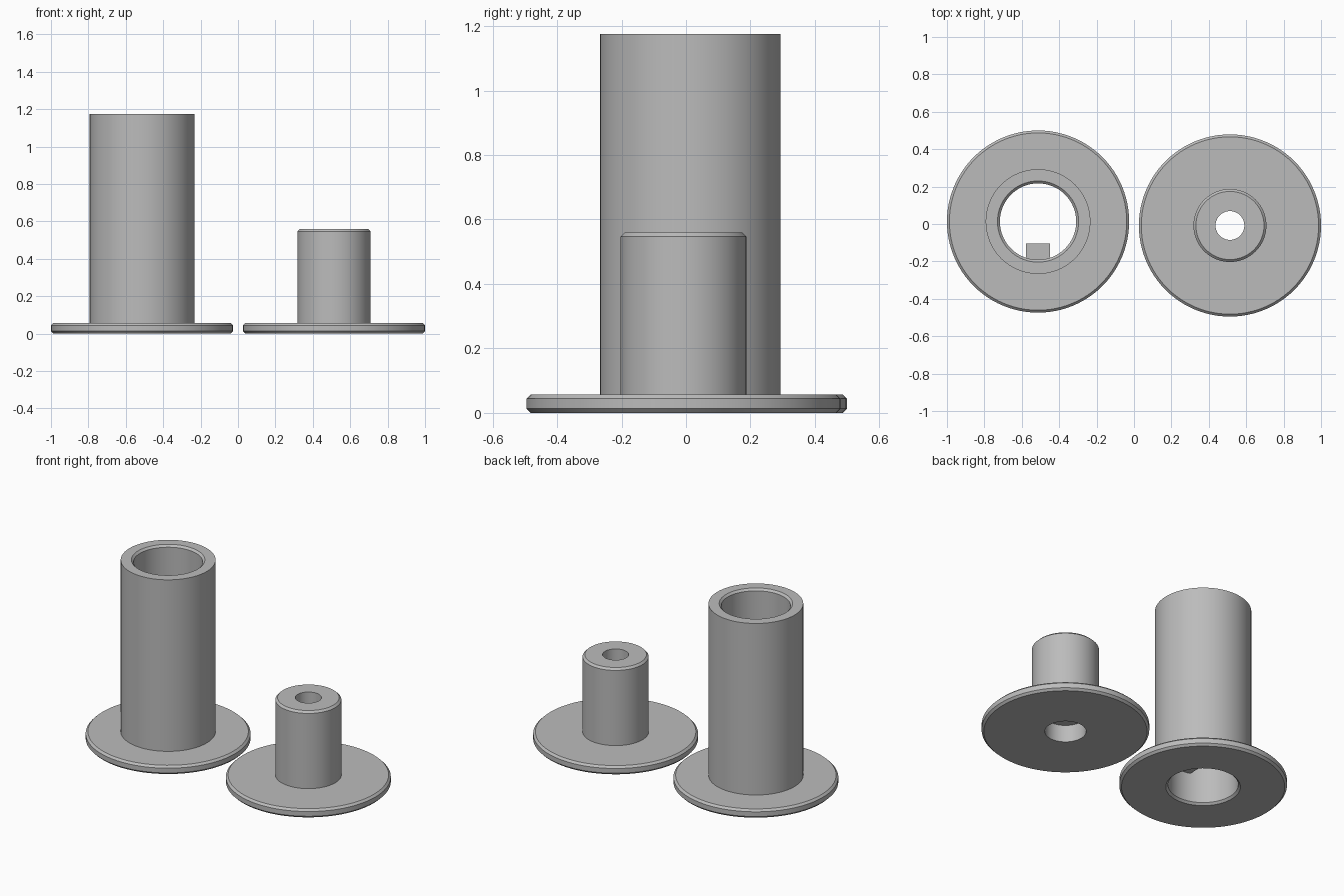
import bpy, bmesh, math

if "Cube" in bpy.data.objects:
    bpy.data.objects.remove(bpy.data.objects["Cube"])

grey = bpy.data.materials.new("plain_grey")
grey.diffuse_color = (0.5, 0.5, 0.5, 1)
grey.use_nodes = True
grey.node_tree.nodes["Principled BSDF"].inputs["Base Color"].default_value = grey.diffuse_color


def finish(bm, name, loc):
    bmesh.ops.recalc_face_normals(bm, faces=bm.faces)
    me = bpy.data.meshes.new(name)
    bm.to_mesh(me)
    bm.free()
    me.materials.append(grey)
    ob = bpy.data.objects.new(name, me)
    ob.location = loc
    bpy.context.collection.objects.link(ob)
    return ob


def lathe(name, profile, loc, n=96):
    """Spin a closed (radius, height) profile about z."""
    bm = bmesh.new()
    rings = [[bm.verts.new((r * math.cos(2 * math.pi * i / n),
                            r * math.sin(2 * math.pi * i / n), z))
              for i in range(n)] for r, z in profile]
    for k, a in enumerate(rings):
        b = rings[(k + 1) % len(rings)]
        for i in range(n):
            j = (i + 1) % n
            bm.faces.new((a[i], a[j], b[j], b[i]))
    ob = finish(bm, name, loc)
    bpy.ops.object.select_all(action='DESELECT')
    ob.select_set(True)
    bpy.context.view_layer.objects.active = ob
    bpy.ops.object.shade_smooth_by_angle(angle=math.radians(25))
    return ob


C = 0.013                  # edge chamfer
R, T = 0.487, 0.057        # flange radius and thickness
flange = [(R - C, 0), (R, C), (R, T - C), (R - C, T)]
LEFT, RIGHT = (-0.513, 0.013, 0), (0.513, -0.008, 0)

# Tall sleeve: flange, tube and chamfered through bore
H, B = 1.175, 0.204
lathe("tall_sleeve", flange + [(0.28, T), (0.28, H), (B + C, H), (B, H - C),
                               (B, C), (B + C, 0)], LEFT)

# Short plug: flange, chamfered stem, narrow bore and wider recess below
h = 0.56
lathe("short_plug", flange + [(0.195, T), (0.195, h - C), (0.195 - C, h),
                              (0.077, h), (0.077, 0.11), (0.12, 0.11),
                              (0.12, 0)], RIGHT)

# Key block on the front wall of the sleeve bore
bm = bmesh.new()
bmesh.ops.create_cube(bm, size=1)
bmesh.ops.scale(bm, vec=(0.13, 0.10, 0.14), verts=bm.verts)
finish(bm, "bore_key", (LEFT[0], LEFT[1] - 0.168, 0.27))
